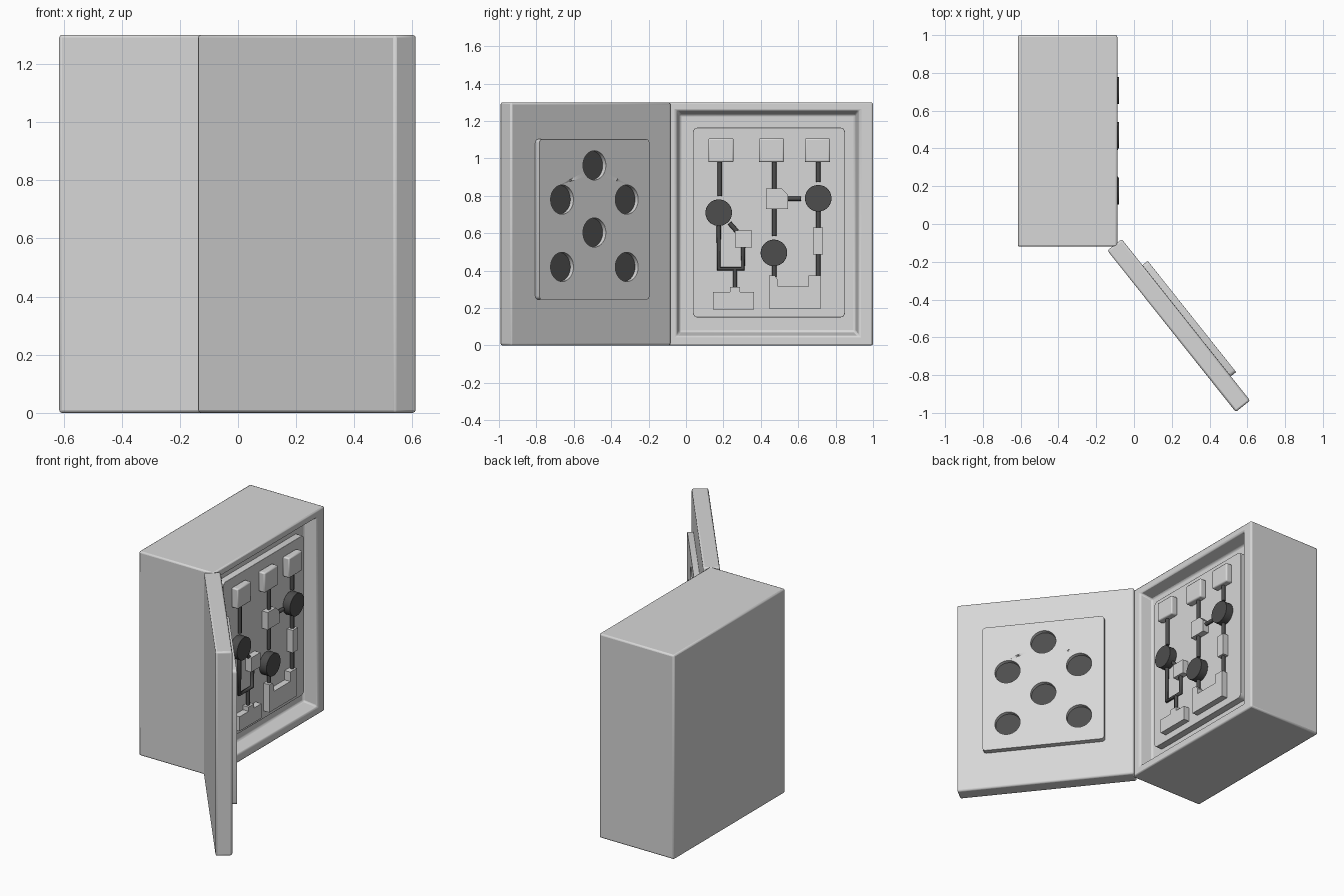
import bpy, bmesh, math
from mathutils import Matrix, Vector

cube = bpy.data.objects.get("Cube")
if cube:
    bpy.data.objects.remove(cube)


def material(name, value):
    m = bpy.data.materials.new(name)
    m.use_nodes = True
    color = (value, value, value, 1)
    m.diffuse_color = color
    m.node_tree.nodes["Principled BSDF"].inputs["Base Color"].default_value = color
    return m


light = material("light grey", 0.68)
dark = material("dark grey", 0.075)


def frame(a, b, c, origin):
    m = Matrix((a, b, c)).transposed().to_4x4()
    m.translation = origin
    return m


def add_mesh(name, bm, mat, bevel=0):
    mesh = bpy.data.meshes.new(name)
    bm.to_mesh(mesh)
    bm.free()
    mesh.materials.append(mat)
    obj = bpy.data.objects.new(name, mesh)
    bpy.context.collection.objects.link(obj)
    if bevel:
        mod = obj.modifiers.new("soft edges", "BEVEL")
        mod.width = bevel
        mod.segments = 2
        mod.limit_method = "ANGLE"
        mod.angle_limit = math.radians(50)
    bpy.ops.object.select_all(action="DESELECT")
    bpy.context.view_layer.objects.active = obj
    obj.select_set(True)
    bpy.ops.object.shade_smooth_by_angle(angle=math.radians(30))
    return obj


def rect(a0, a1, b0, b1, r=0):
    if not r:
        return [(a0, b0), (a1, b0), (a1, b1), (a0, b1)]
    corners = [(a1 - r, b1 - r), (a0 + r, b1 - r), (a0 + r, b0 + r), (a1 - r, b0 + r)]
    return [(x + r * math.cos(t), y + r * math.sin(t))
            for i, (x, y) in enumerate(corners)
            for t in [(i + k / 4) * math.pi / 2 for k in range(5)]]


def circle(x, y, r, n=40):
    return [(x + r * math.cos(2 * math.pi * i / n), y + r * math.sin(2 * math.pi * i / n))
            for i in range(n)]


def slab(name, loops, c0, c1, place, mat, bevel=0):
    """Extrude an outline, with optional hole outlines, from depth c0 to c1."""
    curve = bpy.data.curves.new(name, "CURVE")
    curve.dimensions = "2D"
    curve.fill_mode = "BOTH"
    curve.extrude = (c1 - c0) / 2
    for loop in loops:
        s = curve.splines.new("POLY")
        s.points.add(len(loop) - 1)
        for p, (x, y) in zip(s.points, loop):
            p.co = (x, y, 0, 1)
        s.use_cyclic_u = True
    tmp = bpy.data.objects.new(name + " outline", curve)
    bpy.context.collection.objects.link(tmp)
    deps = bpy.context.evaluated_depsgraph_get()
    mesh = bpy.data.meshes.new_from_object(tmp.evaluated_get(deps))
    bpy.data.objects.remove(tmp)
    bm = bmesh.new()
    bm.from_mesh(mesh)
    bpy.data.meshes.remove(mesh)
    bmesh.ops.remove_doubles(bm, verts=bm.verts, dist=0.0001)
    bmesh.ops.recalc_face_normals(bm, faces=bm.faces)
    bmesh.ops.transform(bm, verts=bm.verts,
                        matrix=place @ Matrix.Translation((0, 0, (c0 + c1) / 2)))
    return add_mesh(name, bm, mat, bevel)


def box(bm, lo, hi):
    lo, hi = Vector(lo), Vector(hi)
    m = Matrix.Translation((lo + hi) / 2) @ Matrix.Diagonal((*(hi - lo), 1))
    bmesh.ops.create_cube(bm, size=1, matrix=m)


# Cabinet with a tapered recess in its open side
FACE = -0.088
bm = bmesh.new()
box(bm, (-0.615, -0.12, 0), (FACE, 1, 1.3))
opening = max(bm.faces, key=lambda f: f.calc_center_median().x)
for x, y0, y1, z0, z1 in [(FACE, -0.05, 0.925, 0.05, 1.257),
                          (FACE - 0.087, -0.035, 0.905, 0.072, 1.235)]:
    bmesh.ops.inset_individual(bm, faces=[opening], thickness=0.02)
    mid = opening.calc_center_median()
    for v in opening.verts:
        v.co = (x, y0 if v.co.y < mid.y else y1, z0 if v.co.z < mid.z else z1)
add_mesh("cabinet", bm, light, 0.01)

# Cabinet plane: a runs along y, b runs up, depth runs out of the opening
inside = frame((0, 1, 0), (0, 0, 1), (1, 0, 0), (0, 0, 0))
BACK = -0.13
slab("mounting_plate", [rect(0.037, 0.85, 0.15, 1.165, 0.025)], -0.176, BACK, inside, light, 0.005)

# Block-shaped components
for i, y in enumerate((0.187, 0.457, 0.703)):
    slab(f"top_block_{i + 1}", [rect(y - 0.068, y + 0.068, 0.98, 1.107)],
         BACK, -0.084, inside, light, 0.008)
blocks = {
    "small_block": rect(0.262, 0.353, 0.524, 0.615),
    "slim_block": rect(0.68, 0.733, 0.487, 0.63),
    "junction_block": [(0.428, 0.73), (0.545, 0.73), (0.545, 0.805), (0.51, 0.84), (0.428, 0.84)],
    "u_block": [(0.444, 0.198), (0.722, 0.198), (0.722, 0.374), (0.655, 0.374), (0.655, 0.315),
                (0.492, 0.315), (0.492, 0.35), (0.475, 0.374), (0.444, 0.374)],
    "base_block": [(0.144, 0.193), (0.364, 0.193), (0.364, 0.285), (0.29, 0.285), (0.29, 0.312),
                   (0.235, 0.312), (0.235, 0.285), (0.144, 0.285)],
}
for name, outline in blocks.items():
    slab(name, [outline], BACK, -0.09, inside, light)

# Round dials
for i, (y, z) in enumerate([(0.175, 0.71), (0.47, 0.495), (0.707, 0.787)]):
    slab(f"dial_{i + 1}", [circle(y, z, 0.071)], BACK, -0.079, inside, dark, 0.008)

# Connecting rods
rods = [
    [(0.18, 0.985), (0.18, 0.80)],
    [(0.472, 0.985), (0.472, 0.835)],
    [(0.472, 0.735), (0.472, 0.585)],
    [(0.707, 0.985), (0.707, 0.875)],
    [(0.707, 0.72), (0.707, 0.625)],
    [(0.707, 0.49), (0.707, 0.37)],
    [(0.54, 0.785), (0.615, 0.785)],
    [(0.472, 0.43), (0.472, 0.365)],
    [(0.232, 0.655), (0.272, 0.61)],
    [(0.175, 0.645), (0.175, 0.41), (0.305, 0.41), (0.305, 0.53)],
    [(0.262, 0.41), (0.262, 0.305)],
]
for i, path in enumerate(rods):
    curve = bpy.data.curves.new(f"rod_{i + 1}", "CURVE")
    curve.dimensions = "3D"
    curve.bevel_depth = 0.012
    curve.bevel_resolution = 2
    curve.use_fill_caps = True
    s = curve.splines.new("POLY")
    s.points.add(len(path) - 1)
    for p, (y, z) in zip(s.points, path):
        p.co = (-0.113, y, z, 1)
    curve.materials.append(dark)
    obj = bpy.data.objects.new(f"rod_{i + 1}", curve)
    bpy.context.collection.objects.link(obj)

# Open door: a runs from its free edge to the hinge, depth points inward
along = Vector((0.68, -0.855, 0)).normalized()
door = frame(-along, (0, 0, 1), (-along.y, along.x, 0), (-0.065, -0.08, 0))
WIDTH = 1.092
slab("door", [rect(-WIDTH, 0, 0, 1.3)], -0.097, 0, door, light, 0.01)

# Raised door panel with round openings over dark discs
middle = -0.552
spots = [(middle, 0.963), (middle, 0.604)]
spots += [(middle + side * 0.221, z) for side in (-1, 1) for z in (0.78, 0.42)]
slab("door_panel", [rect(middle - 0.376, middle + 0.376, 0.245, 1.103, 0.02)]
     + [circle(a, b, 0.078) for a, b in spots], 0, 0.036, door, light, 0.004)
for i, (a, b) in enumerate(spots):
    slab(f"door_disc_{i + 1}", [circle(a, b, 0.078)], 0, 0.009, door, dark)
